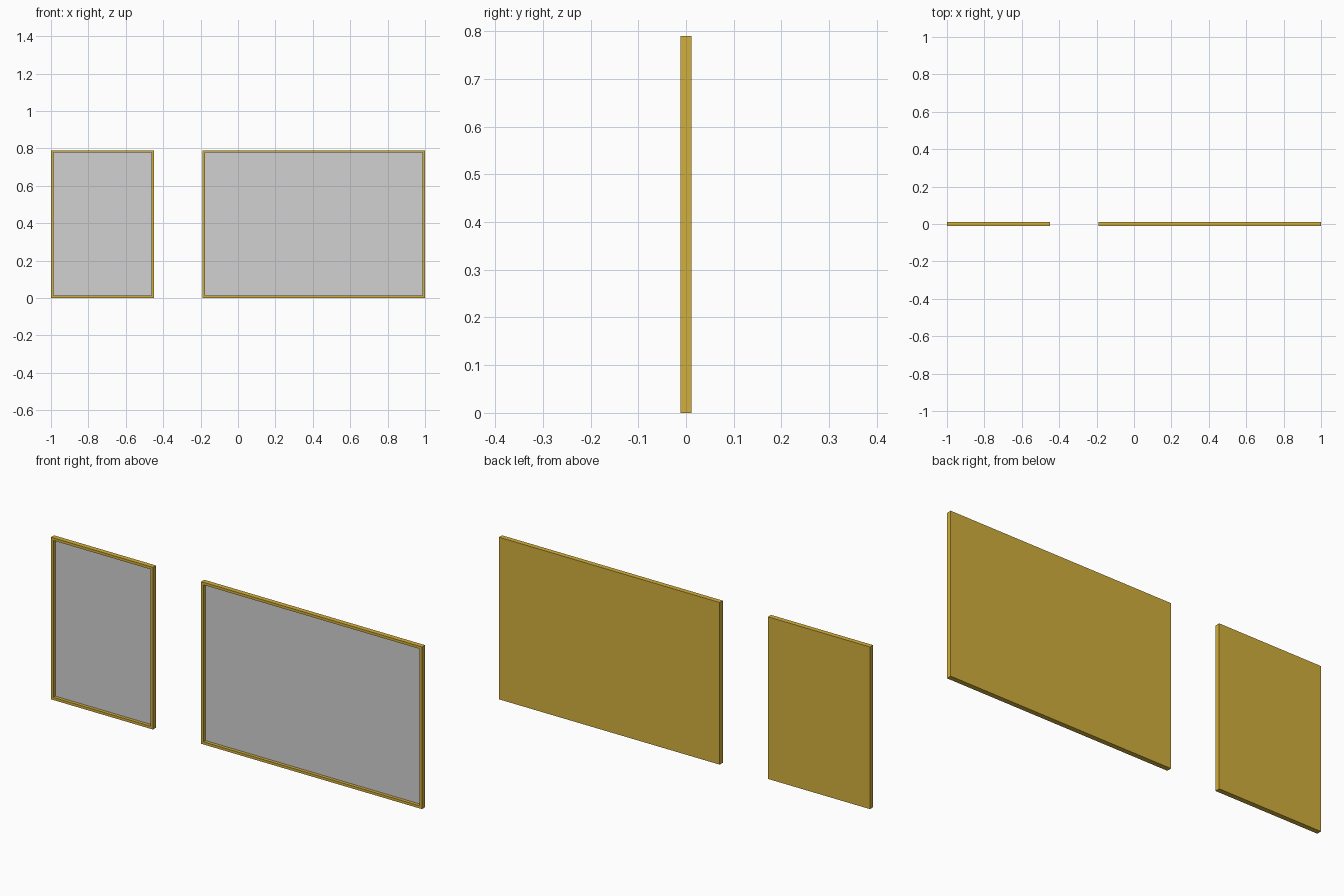
import bpy
import bmesh

cube = bpy.data.objects.get("Cube")
if cube:
    bpy.data.objects.remove(cube, do_unlink=True)

HEIGHT = 0.79
HALF_DEPTH = 0.012
BORDER = 0.018
RECESS = 0.016


def make_material(name, color):
    mat = bpy.data.materials.new(name)
    mat.use_nodes = True
    mat.diffuse_color = color
    mat.node_tree.nodes["Principled BSDF"].inputs["Base Color"].default_value = color
    return mat


gold = make_material("gold frame", (0.65, 0.43, 0.045, 1))
grey = make_material("grey panel", (0.64, 0.64, 0.64, 1))


def framed_panel(name, left, right):
    """Thin slab whose front face is inset and sunk to form the frame."""
    bm = bmesh.new()
    bmesh.ops.create_cube(bm, size=1)
    bmesh.ops.scale(bm, vec=(right - left, 2 * HALF_DEPTH, HEIGHT), verts=bm.verts)
    bmesh.ops.translate(bm, vec=((left + right) / 2, 0, HEIGHT / 2), verts=bm.verts)
    bm.normal_update()

    # Frame border, then the recessed panel
    front = min(bm.faces, key=lambda f: f.calc_center_median().y)
    bmesh.ops.inset_region(bm, faces=[front], thickness=BORDER)
    panel = bmesh.ops.extrude_discrete_faces(bm, faces=[front])["faces"][0]
    bmesh.ops.translate(bm, vec=(0, RECESS, 0), verts=panel.verts)
    panel.material_index = 1

    mesh = bpy.data.meshes.new(name)
    bm.to_mesh(mesh)
    bm.free()
    mesh.materials.append(gold)
    mesh.materials.append(grey)
    obj = bpy.data.objects.new(name, mesh)
    bpy.context.collection.objects.link(obj)
    return obj


framed_panel("narrow_framed_panel", -1.0, -0.45)
framed_panel("wide_framed_panel", -0.19, 1.0)
